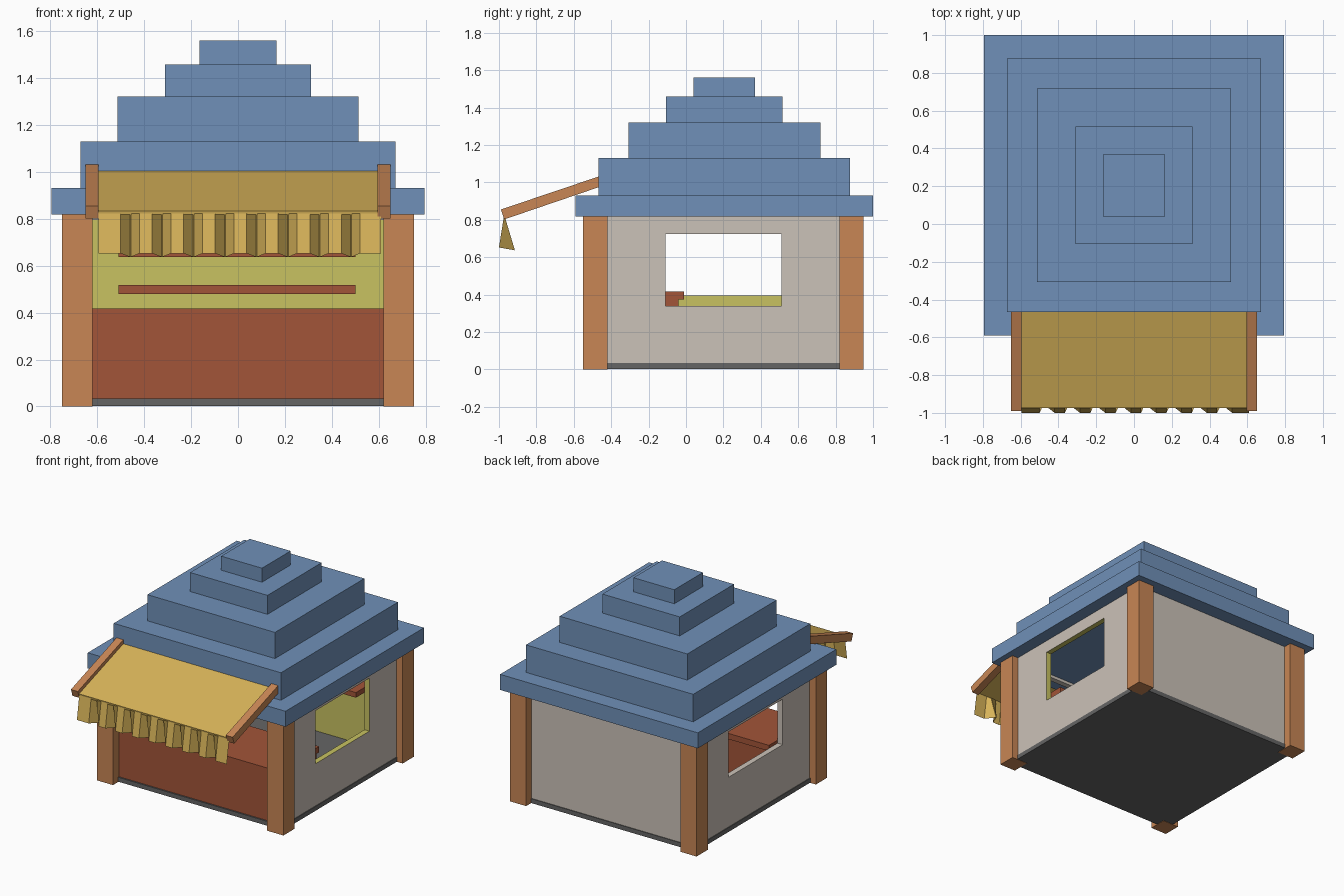
import bpy, bmesh, math
from mathutils import Vector

if "Cube" in bpy.data.objects:
    bpy.data.objects.remove(bpy.data.objects["Cube"])


def material(name, rgb):
    m = bpy.data.materials.new(name)
    m.diffuse_color = (*rgb, 1)
    m.use_nodes = True
    m.node_tree.nodes["Principled BSDF"].inputs["Base Color"].default_value = m.diffuse_color
    return m


BLUE = material("roof_blue", (0.16, 0.28, 0.48))
WOOD = material("orange_wood", (0.58, 0.24, 0.09))
RED = material("red_wood", (0.36, 0.09, 0.04))
BEIGE = material("beige_plaster", (0.60, 0.54, 0.48))
LIME = material("yellow_lining", (0.58, 0.54, 0.12))
CLOTH = material("gold_cloth", (0.68, 0.45, 0.10))
GREY = material("dark_floor", (0.13, 0.13, 0.13))


def finish(name, bm, *mats):
    bmesh.ops.recalc_face_normals(bm, faces=bm.faces)
    me = bpy.data.meshes.new(name)
    bm.to_mesh(me)
    bm.free()
    for m in mats:
        me.materials.append(m)
    ob = bpy.data.objects.new(name, me)
    bpy.context.collection.objects.link(ob)
    return ob


def box(name, x, y, z, *mats, paint=None):
    bm = bmesh.new()
    bmesh.ops.create_cube(bm, size=1)
    for v in bm.verts:
        v.co = [(a + b) / 2 + c * (b - a) for (a, b), c in zip((x, y, z), v.co)]
    bm.normal_update()
    if paint:
        for f in bm.faces:
            f.material_index = int(f.normal.dot(Vector(paint)) > 0.9)
    return finish(name, bm, *mats)


def prism(name, profile, x0, x1, mat):
    """Extrude a (y, z) profile along x."""
    bm = bmesh.new()
    f = bm.faces.new([bm.verts.new((x0, y, z)) for y, z in profile])
    r = bmesh.ops.extrude_face_region(bm, geom=[f])
    for v in r["geom"]:
        if isinstance(v, bmesh.types.BMVert):
            v.co.x = x1
    if f.is_valid and len(bm.faces) == len(profile) + 1:
        bm.faces.new(list(f.verts))
    return finish(name, bm, mat)


def window_wall(name, side, sill, line_jambs):
    """Side wall with a rectangular opening, yellow on the inside."""
    xo, xi = side * 0.70, side * 0.66

    def rect(x, y0, y1, z0, z1):
        return [bm.verts.new(c) for c in ((x, y0, z0), (x, y1, z0), (x, y1, z1), (x, y0, z1))]
    bm = bmesh.new()
    outer, hole = (-0.46, 0.88, 0.025, 0.82), (-0.11, 0.51, sill, 0.725)
    a, b, c, d = rect(xo, *outer), rect(xo, *hole), rect(xi, *outer), rect(xi, *hole)
    for i in range(4):
        j = (i + 1) % 4
        bm.faces.new((a[i], a[j], b[j], b[i]))
        bm.faces.new((c[i], c[j], d[j], d[i])).material_index = 1
        bm.faces.new((a[i], a[j], c[j], c[i]))
        bm.faces.new((b[i], b[j], d[j], d[i])).material_index = int(line_jambs)
    return finish(name, bm, BEIGE, LIME)


# Floor, corner posts
box("floor", (-0.705, 0.705), (-0.49, 0.895), (0.002, 0.034), GREY)
for sx, xs in (("left", (-0.75, -0.62)), ("right", (0.62, 0.75))):
    box(f"{sx}_front_post", xs, (-0.55, -0.42), (0, 0.82), WOOD)
    box(f"{sx}_back_post", xs, (0.82, 0.95), (0, 0.82), WOOD)

# Walls
window_wall("right_wall", 1, 0.34, True)
window_wall("left_wall", -1, 0.395, False)
box("back_wall", (-0.70, 0.70), (0.85, 0.89), (0.025, 0.82), BEIGE, LIME, paint=(0, -1, 0))
box("front_lintel", (-0.66, 0.66), (-0.49, -0.45), (0.795, 0.82), BEIGE)

# Counter and back shelves
box("counter_body", (-0.66, 0.66), (-0.48, -0.04), (0.034, 0.375), RED)
box("counter_top", (-0.66, 0.66), (-0.482, -0.01), (0.375, 0.417), RED)
for n, z in (("lower_shelf", 0.48), ("upper_shelf", 0.637)):
    box(n, (-0.51, 0.50), (0.64, 0.85), (z, z + 0.037), RED)

# Stepped roof, centred on y = 0.205
tiers = [(0.795, 0.817, 0.93), (0.672, 0.93, 1.13), (0.513, 1.13, 1.32),
         (0.311, 1.32, 1.458), (0.164, 1.458, 1.56)]
for i, (h, z0, z1) in enumerate(tiers, 1):
    box(f"roof_tier_{i}", (-h, h), (0.205 - h, 0.205 + h), (z0, z1), BLUE)

# Awning arms and cloth
arm = [(-0.99, 0.855), (-0.972, 0.802), (-0.45, 0.98), (-0.45, 1.037)]
prism("left_awning_arm", arm, -0.65, -0.595, WOOD)
prism("right_awning_arm", arm, 0.595, 0.65, WOOD)
prism("awning_cloth", [(-0.975, 0.832), (-0.972, 0.817), (-0.45, 0.993), (-0.45, 1.008)],
      -0.598, 0.598, CLOTH)

# Pleated valance: straight top edge, zigzag bottom edge
pts = [(-0.595, True)]
for i in range(8):
    x = -0.50 + i * 0.1343
    pts += [(x, True), (x + 0.040, False), (x + 0.044, False), (x + 0.080, True)]
pts.append((0.61, True))
bm = bmesh.new()
top = [bm.verts.new((x, -0.972, 0.828)) for x, _ in pts]
low = [bm.verts.new((x, -1.0 if out else -0.915, 0.652 if out else 0.637)) for x, out in pts]
for i in range(len(pts) - 1):
    bm.faces.new((top[i], low[i], low[i + 1], top[i + 1]))
valance = finish("awning_valance", bm, CLOTH)
